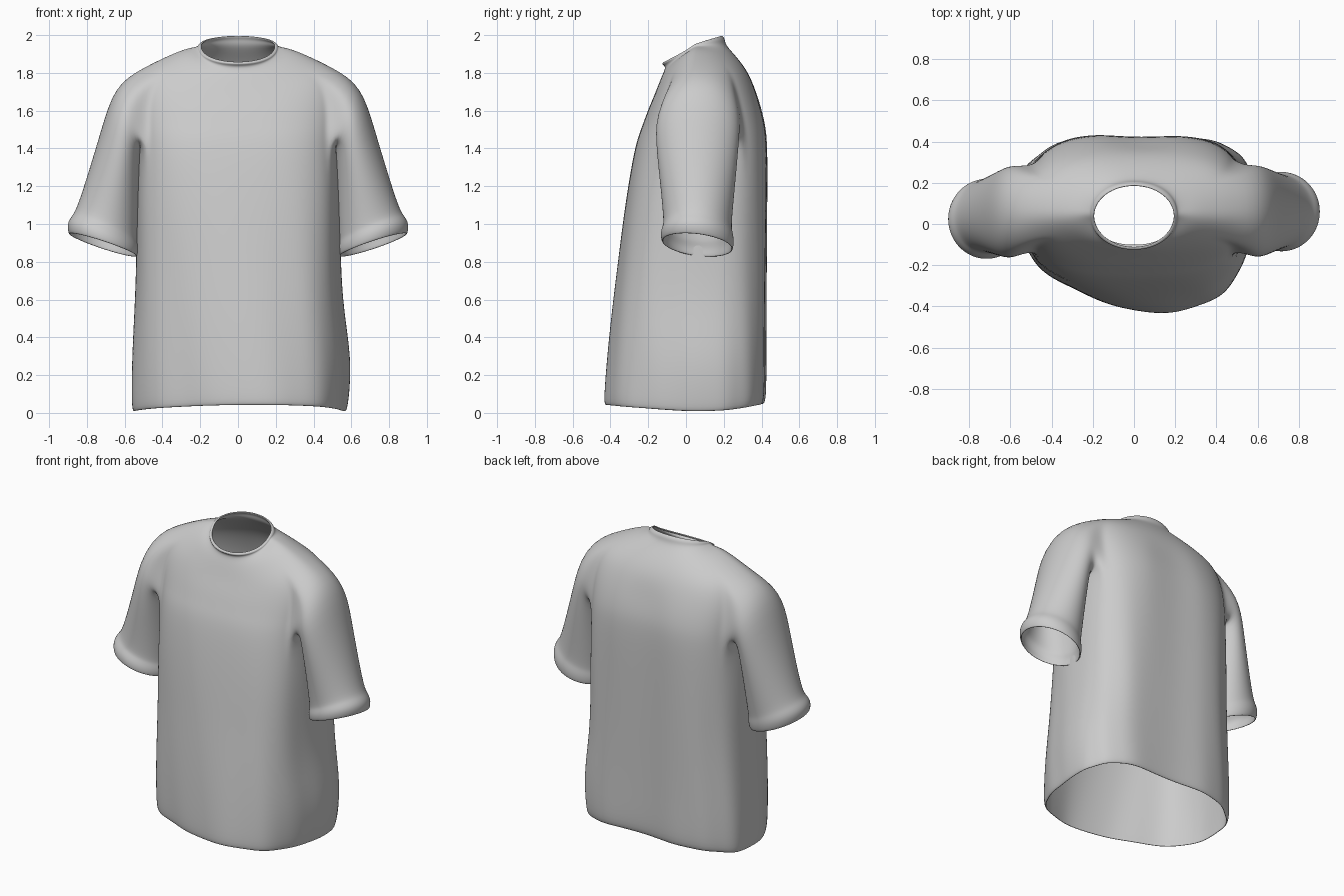
import bpy, bmesh, math

if "Cube" in bpy.data.objects:
    bpy.data.objects.remove(bpy.data.objects["Cube"])

N = 48          # columns around the body
HALF = 4        # armhole half-width in columns
LOW, HIGH = 6, 9  # armhole bottom and top ring

# Body rings, hem to collar: half width, front y, back y, z at front / side / back
RINGS = [
    (0.560, -0.420, 0.412, 0.040, 0.005, 0.045),
    (0.568, -0.427, 0.428, 0.075, 0.050, 0.080),
    (0.565, -0.410, 0.428, 0.30, 0.28, 0.30),
    (0.550, -0.385, 0.430, 0.55, 0.55, 0.55),
    (0.540, -0.355, 0.433, 0.80, 0.80, 0.80),
    (0.538, -0.318, 0.436, 1.12, 1.12, 1.12),
    (0.525, -0.270, 0.438, 1.42, 1.42, 1.42),
    (0.535, -0.235, 0.426, 1.51, 1.53, 1.53),
    (0.540, -0.203, 0.398, 1.60, 1.67, 1.64),
    (0.510, -0.168, 0.352, 1.68, 1.825, 1.76),
    (0.385, -0.145, 0.304, 1.74, 1.885, 1.84),
    (0.280, -0.125, 0.254, 1.79, 1.930, 1.90),
    (0.208, -0.104, 0.208, 1.835, 1.938, 1.950),
    (0.214, -0.132, 0.207, 1.846, 1.945, 1.980),
    (0.196, -0.116, 0.190, 1.862, 1.952, 2.000),
]

# Sleeve rings, shoulder to cuff: inner x, z, outer x, z, front y, back y
SLEEVE = [
    (0.512, 1.390, 0.655, 1.735, -0.165, 0.290),
    (0.515, 1.300, 0.725, 1.500, -0.160, 0.280),
    (0.522, 1.100, 0.800, 1.250, -0.135, 0.258),
    (0.532, 0.930, 0.858, 1.075, -0.120, 0.242),
    (0.532, 0.905, 0.880, 1.045, -0.124, 0.247),
    (0.524, 0.870, 0.908, 1.005, -0.138, 0.257),
    (0.530, 0.828, 0.900, 0.945, -0.132, 0.252),
]


def body_point(j, i):
    w, yf, yb, zf, zs, zb = RINGS[j]
    a = 2 * math.pi * i / N
    c, s = math.cos(a), math.sin(a)
    t = max(0, (j - LOW) / (len(RINGS) - 1 - LOW))
    # boxy chest and back, more pointed front towards the hem
    if s < 0:
        p = 0.70 + 0.24 * max(0, 1 - zs / 1.3)
    else:
        p = 0.62 - 0.06 * c
    p += (1 - p) * t
    x = math.copysign(abs(c) ** p, c) * w
    k = abs(s) ** p
    yc = 0.06 - 0.02 * t
    y = yc + k * ((yf if s < 0 else yb) - yc)
    z = zs + abs(s) ** (0.85 if j > 11 else 1.3) * ((zf if s < 0 else zb) - zs)
    # soft vertical folds and a lopsided drape below the armholes
    f = max(0, 1 - z / 1.42)
    fold = 0.016 * f * max(0, -s) * math.cos(3 * (a + math.radians(66)))
    fold += 0.005 * math.sin(7 * a + 0.8) * min(1, 2 * f) + 0.004 * math.sin(12 * a + 2 * z) * f
    x += c * fold + (0.10 * f * k * k if s < 0 else 0)
    y += s * fold
    if c > 0:
        x *= 1 + 0.06 * math.exp(-((z - 0.25) / 0.2) ** 2) * (1 if s > 0 else 1 - k)
    # shallow hollow between the shoulder blades
    if s > 0 and j < HIGH:
        y -= 0.018 * math.exp(-((x - 0.04) / 0.12) ** 2)
    return x, y, z


bm = bmesh.new()
grid = [[bm.verts.new(body_point(j, i)) for i in range(N)] for j in range(len(RINGS))]

# Torso and collar, leaving the armholes open
for j in range(len(RINGS) - 1):
    for i in range(N):
        off = min((i + 0.5) % (N / 2), N / 2 - (i + 0.5) % (N / 2))
        if LOW <= j < HIGH and off < HALF:
            continue
        n = (i + 1) % N
        bm.faces.new((grid[j][i], grid[j][n], grid[j + 1][n], grid[j + 1][i]))


def add_sleeve(side):
    def v(j, o):
        return grid[j][(o if side > 0 else N // 2 - o) % N]
    # armhole edge, from the armpit round the back, over the top and down the front
    loop = [v(LOW, o) for o in range(HALF + 1)]
    loop += [v(j, HALF) for j in range(LOW + 1, HIGH + 1)]
    loop += [v(HIGH, o) for o in range(HALF - 1, -HALF - 1, -1)]
    loop += [v(j, -HALF) for j in range(HIGH - 1, LOW - 1, -1)]
    loop += [v(LOW, o) for o in range(-HALF + 1, 0)]
    m = len(loop)
    for r, (ix, iz, ox, oz, yf, yb) in enumerate(SLEEVE):
        down = r / (len(SLEEVE) - 1)
        shift = -0.04 * down if side < 0 else 0   # left sleeve hangs a little forward
        new = []
        for k in range(m):
            c, s = math.cos(2 * math.pi * k / m), math.sin(2 * math.pi * k / m)
            x = (ix + ox) / 2 + c * (ix - ox) / 2
            z = (iz + oz) / 2 + c * (iz - oz) / 2 - 0.022 * s * down
            y = (yf + yb) / 2 + s * (yb - yf) / 2 + shift
            new.append(bm.verts.new((side * x, y, z)))
        for k in range(m):
            n = (k + 1) % m
            bm.faces.new((loop[k], loop[n], new[n], new[k]))
        loop = new


for side in (1, -1):
    add_sleeve(side)

bmesh.ops.recalc_face_normals(bm, faces=bm.faces)
# make sure the cloth faces outward
front = min(bm.faces, key=lambda f: f.calc_center_median().y)
if front.normal.y > 0:
    bmesh.ops.reverse_faces(bm, faces=bm.faces)
for f in bm.faces:
    f.smooth = True

mesh = bpy.data.meshes.new("shirt")
bm.to_mesh(mesh)
bm.free()
shirt = bpy.data.objects.new("shirt", mesh)
bpy.context.collection.objects.link(shirt)

# Cloth thickness and smooth surface
solid = shirt.modifiers.new("thickness", 'SOLIDIFY')
solid.thickness = 0.012
solid.offset = -1
sub = shirt.modifiers.new("smooth", 'SUBSURF')
sub.levels = sub.render_levels = 2
